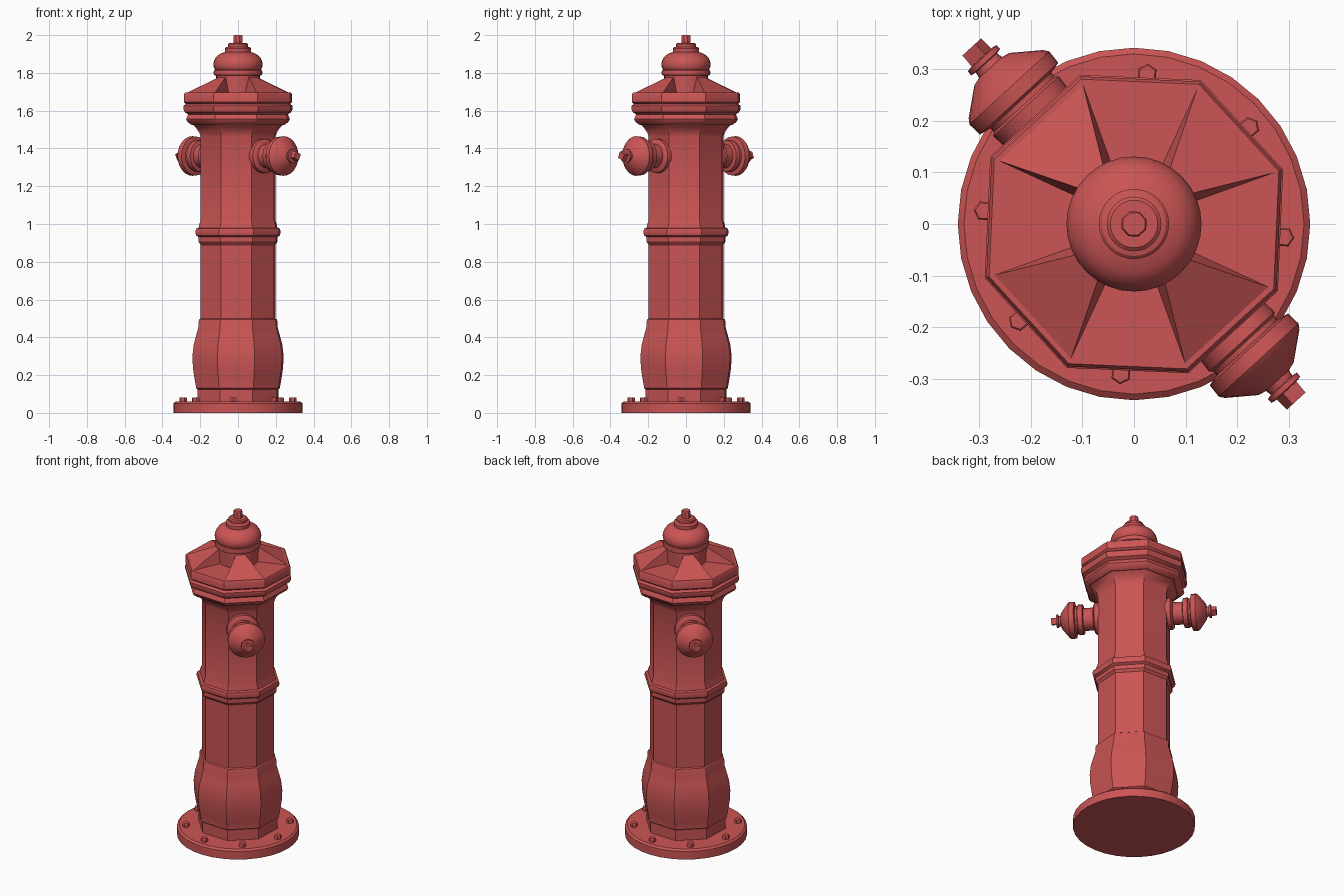
import bpy, bmesh
from math import sin, cos, pi, radians
from mathutils import Matrix

cube = bpy.data.objects.get("Cube")
if cube:
    bpy.data.objects.remove(cube, do_unlink=True)

red = bpy.data.materials.new("hydrant_red")
red.use_nodes = True
RED = (0.6, 0.09, 0.09, 1)
red.diffuse_color = RED
red.node_tree.nodes["Principled BSDF"].inputs["Base Color"].default_value = RED

TWIST = radians(-2.5)      # whole body is turned slightly
OCT = TWIST + pi / 8       # first octagon corner


def finish(name, bm):
    bmesh.ops.recalc_face_normals(bm, faces=bm.faces)
    mesh = bpy.data.meshes.new(name)
    bm.to_mesh(mesh)
    bm.free()
    mesh.materials.append(red)
    obj = bpy.data.objects.new(name, mesh)
    bpy.context.collection.objects.link(obj)
    bpy.ops.object.select_all(action='DESELECT')
    obj.select_set(True)
    bpy.context.view_layer.objects.active = obj
    bpy.ops.object.shade_smooth_by_angle(angle=radians(32))
    return obj


def lathe(name, profile, sides, start=0.0, matrix=Matrix()):
    """Turn (radius, height) pairs around z and cap both ends."""
    bm = bmesh.new()
    rings = []
    for r, z in profile:
        ring = []
        for i in range(sides):
            a = start + 2 * pi * i / sides
            ring.append(bm.verts.new(matrix @ Matrix.Translation((r * cos(a), r * sin(a), z)).translation))
        rings.append(ring)
    for low, high in zip(rings, rings[1:]):
        for i in range(sides):
            j = (i + 1) % sides
            bm.faces.new((low[i], low[j], high[j], high[i]))
    bm.faces.new(rings[0])
    bm.faces.new(rings[-1])
    return finish(name, bm)


# Ground flange and its bolts
lathe("base_flange", [(0.342, 0), (0.342, 0.05), (0.33, 0.06)], 32)
for k in range(8):
    a = radians(-5 + 45 * k)
    spot = Matrix.Translation((0.292 * cos(a), 0.292 * sin(a), 0))
    lathe("flange_bolt", [(0.02, 0.055), (0.02, 0.078), (0.017, 0.082)], 6, a, spot)

# Octagonal barrel: foot, bulge, shaft with rings, flared neck
lathe("barrel", [
    (0.228, 0.055), (0.228, 0.125), (0.238, 0.132), (0.238, 0.145), (0.245, 0.18),
    (0.254, 0.24), (0.257, 0.30), (0.25, 0.36), (0.236, 0.41), (0.224, 0.45),
    (0.222, 0.485), (0.218, 0.495), (0.21, 0.50), (0.21, 0.89), (0.222, 0.905),
    (0.222, 0.93), (0.236, 0.94), (0.241, 0.957), (0.236, 0.975), (0.222, 0.98),
    (0.219, 0.995), (0.21, 1.02), (0.21, 1.46), (0.219, 1.485), (0.237, 1.51),
    (0.258, 1.53), (0.268, 1.54)], 8, OCT)

# Stacked octagonal rims under the roof
lathe("bonnet_rim", [
    (0.262, 1.525), (0.284, 1.54), (0.292, 1.555), (0.284, 1.575), (0.28, 1.58),
    (0.300, 1.592), (0.308, 1.61), (0.308, 1.625), (0.294, 1.635), (0.305, 1.645),
    (0.305, 1.685), (0.299, 1.695), (0.296, 1.695)], 8, OCT)

# Four sloping wedges on the roof, one per diagonal
for k in range(4):
    mid = radians(45 + 90 * k) + TWIST
    bm = bmesh.new()

    def point(r, off, z):
        a = mid + radians(off)
        return bm.verts.new((r * cos(a), r * sin(a), z))

    outer = [point(0.294, s * 22.5, 1.692) for s in (-1, 1)]
    foot = [point(0.10, s * 22, 1.692) for s in (-1, 1)]
    top = [point(0.115, s * 13, 1.778) for s in (-1, 1)]
    bm.faces.new((outer[0], outer[1], top[1], top[0]))
    bm.faces.new((outer[0], top[0], foot[0]))
    bm.faces.new((outer[1], foot[1], top[1]))
    bm.faces.new((foot[0], top[0], top[1], foot[1]))
    bm.faces.new((outer[0], foot[0], foot[1], outer[1]))
    finish("roof_wedge", bm)

# Dome and operating nut
lathe("dome", [
    (0.114, 1.69), (0.116, 1.785), (0.127, 1.788), (0.13, 1.80), (0.127, 1.812),
    (0.12, 1.816), (0.127, 1.825), (0.131, 1.845), (0.127, 1.865), (0.114, 1.887),
    (0.093, 1.902), (0.068, 1.91), (0.068, 1.93), (0.062, 1.936), (0.053, 1.938),
    (0.053, 1.952), (0.046, 1.958)], 32)
lathe("operating_nut", [(0.026, 1.95), (0.026, 1.995), (0.023, 2.0)], 8, OCT)

# Two opposite hose outlets with caps and square nuts
for angle in (-pi / 4, 3 * pi / 4):
    out = (Matrix.Translation((0, 0, 1.36)) @ Matrix.Rotation(angle + TWIST, 4, 'Z')
           @ Matrix.Rotation(pi / 2, 4, 'Y'))
    lathe("hose_outlet", [
        (0.09, 0.17), (0.09, 0.215), (0.082, 0.222), (0.064, 0.225), (0.064, 0.28),
        (0.084, 0.284), (0.086, 0.31), (0.08, 0.315), (0.08, 0.33)], 24, 0, out)
    lathe("outlet_cap", [
        (0.08, 0.325), (0.103, 0.33), (0.105, 0.358), (0.098, 0.368), (0.046, 0.408),
        (0.03, 0.412), (0.028, 0.424), (0.038, 0.426), (0.038, 0.436), (0.03, 0.438)],
        24, 0, out)
    lathe("cap_nut", [(0.028, 0.43), (0.026, 0.466)], 4, radians(20), out)
